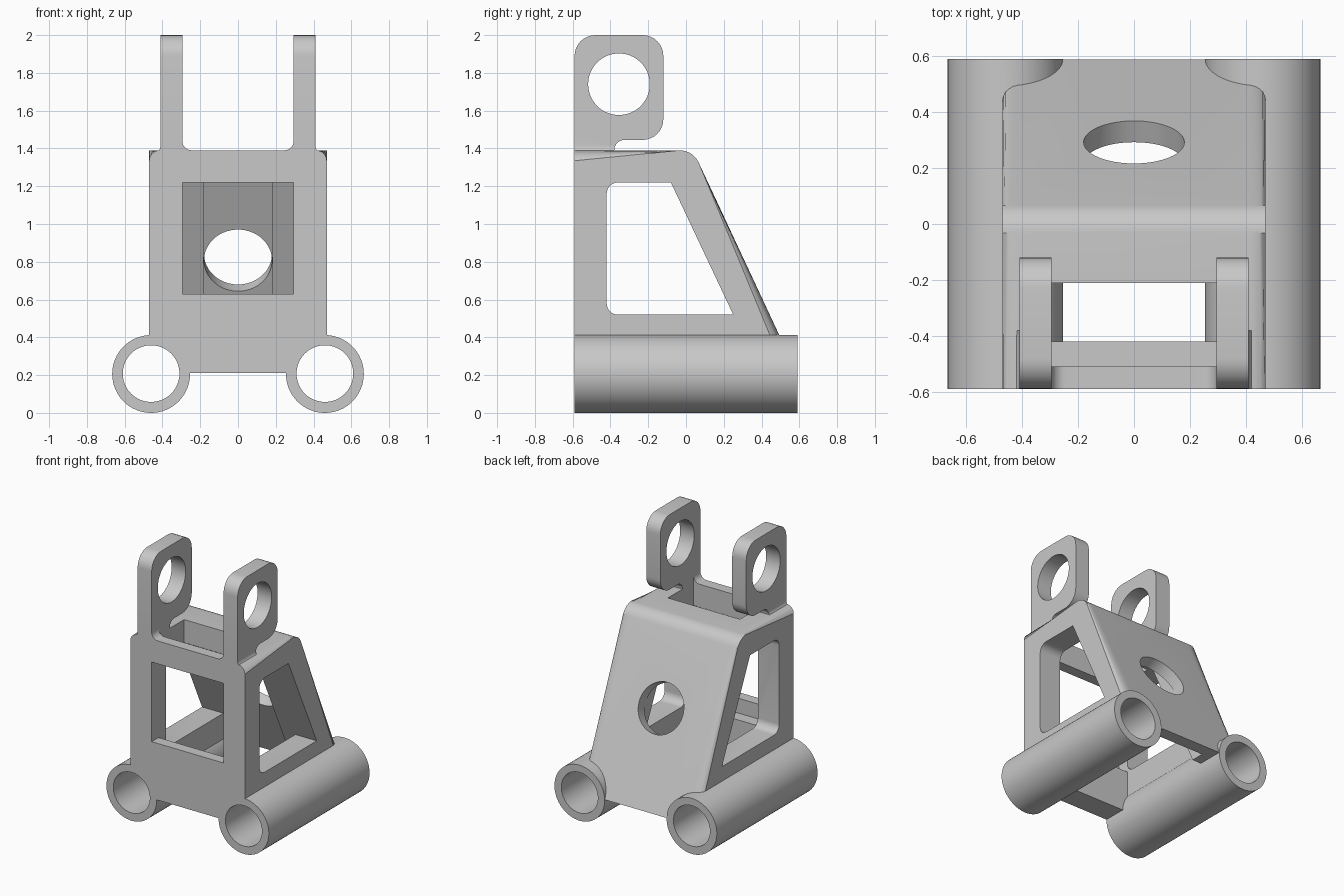
import bpy, bmesh, math
from mathutils import Vector

old = bpy.data.objects.get("Cube")
if old:
    bpy.data.objects.remove(old, do_unlink=True)

grey = bpy.data.materials.new("plain_grey")
grey.use_nodes = True
grey.diffuse_color = (0.58, 0.58, 0.58, 1)
grey.node_tree.nodes["Principled BSDF"].inputs["Base Color"].default_value = (0.58, 0.58, 0.58, 1)


def rounded(corners, steps=8):
    """Outline from (u, v[, radius]) corners, with arcs at the rounded ones."""
    out = []
    for i, c in enumerate(corners):
        p = Vector(c[:2])
        r = c[2] if len(c) > 2 else 0
        if not r:
            out.append(p)
            continue
        a = (Vector(corners[i - 1][:2]) - p).normalized()
        b = (Vector(corners[(i + 1) % len(corners)][:2]) - p).normalized()
        half = math.acos(a.dot(b)) / 2
        centre = p + (a + b).normalized() * (r / math.sin(half))
        start = p + a * (r / math.tan(half)) - centre
        end = p + b * (r / math.tan(half)) - centre
        first = math.atan2(start.y, start.x)
        sweep = math.atan2(start.x * end.y - start.y * end.x, start.dot(end))
        for k in range(steps + 1):
            t = first + sweep * k / steps
            out.append(centre + Vector((math.cos(t), math.sin(t))) * r)
    return out


def add_object(name, bm):
    bmesh.ops.recalc_face_normals(bm, faces=bm.faces)
    mesh = bpy.data.meshes.new(name)
    bm.to_mesh(mesh)
    bm.free()
    mesh.materials.append(grey)
    obj = bpy.data.objects.new(name, mesh)
    bpy.context.collection.objects.link(obj)
    return obj


def prism(name, corners, lo, hi, axis="x", bevel=0):
    """Extrude an outline from lo to hi: (y, z) along x, or (x, z) along y."""
    bm = bmesh.new()
    put = (lambda u, v, t: (t, u, v)) if axis == "x" else (lambda u, v, t: (u, t, v))
    outline = rounded(corners)
    rings = [[bm.verts.new(put(p.x, p.y, t)) for p in outline] for t in (lo, hi)]
    for ring in rings:
        bm.faces.new(ring)
    n = len(outline)
    for i in range(n):
        j = (i + 1) % n
        bm.faces.new((rings[0][i], rings[0][j], rings[1][j], rings[1][i]))
    if bevel:
        # Soften side edges of the top and sloping back only
        front = min(p.x for p in outline) + 0.01
        bottom = min(p.y for p in outline) + 0.01
        edges = [e for e in bm.edges
                 if abs(e.verts[0].co.x - e.verts[1].co.x) < 0.01
                 and any(v.co.y > front for v in e.verts)
                 and any(v.co.z > bottom for v in e.verts)]
        bmesh.ops.bevel(bm, geom=edges, offset=bevel, segments=5,
                        profile=0.5, affect="EDGES")
    return add_object(name, bm)


def cylinder(name, centre, direction, radius, length):
    bm = bmesh.new()
    bmesh.ops.create_cone(bm, cap_ends=True, segments=64, radius1=radius,
                          radius2=radius, depth=length)
    turn = Vector(direction).to_track_quat("Z", "Y").to_matrix()
    bmesh.ops.rotate(bm, verts=bm.verts, matrix=turn)
    bmesh.ops.translate(bm, verts=bm.verts, vec=centre)
    return add_object(name, bm)


def combine(target, other, operation):
    mod = target.modifiers.new(operation.lower(), "BOOLEAN")
    mod.operation, mod.solver, mod.object = operation, "EXACT", other
    bpy.context.view_layer.objects.active = target
    bpy.ops.object.modifier_apply(modifier=mod.name)
    bpy.data.objects.remove(other, do_unlink=True)


def box(name, x, y0, y1, z0, z1):
    return prism(name, [(y0, z0), (y1, z0), (y1, z1), (y0, z1)], -x, x)


# Wedge-shaped body with a sloping back
frame = prism("bracket_frame", [(-0.59, 0.21), (0.588, 0.21), (0.037, 1.39, 0.11),
                                (-0.59, 1.39)], -0.47, 0.47, bevel=0.055)

# Openings: side windows, front window, lower well, back pocket, round back hole
cuts = [
    prism("side_window", [(-0.42, 0.52, 0.06), (0.25, 0.52), (-0.08, 1.22),
                          (-0.42, 1.22, 0.06)], -1, 1),
    box("front_window", 0.295, -0.7, -0.3, 0.63, 1.22),
    prism("lower_well", [(-0.42, 0.1), (0.448, 0.1), (0.02, 1.008), (-0.42, 1.008)],
          -0.295, 0.295),
    prism("back_pocket", [(-0.42, 0.1), (0.547, 0.1), (0.023, 1.22), (-0.42, 1.22)],
          -0.182, 0.182),
    cylinder("back_hole", (0, 0.2925, 0.843), (0, 0.906, 0.423), 0.18, 0.5),
]
for cut in cuts:
    combine(frame, cut, "DIFFERENCE")

# Tubes, lugs and the flared feet of the lugs, on both sides
for s in (-1, 1):
    combine(frame, cylinder("tube", (s * 0.46, 0, 0.206), (0, 1, 0), 0.206, 1.18), "UNION")
    lug = prism("lug", [(-0.59, 1.3), (-0.38, 1.3), (-0.38, 1.445, 0.055),
                        (-0.12, 1.445, 0.11), (-0.12, 2, 0.11), (-0.59, 2, 0.11)],
                *sorted((s * 0.295, s * 0.41)))
    foot = [(0.2, 1.36), (0.2, 1.39), (0.295, 1.39, 0.05), (0.295, 1.46),
            (0.41, 1.46), (0.41, 1.375, 0.04), (0.452, 1.375), (0.44, 1.34)]
    combine(frame, lug, "UNION")
    combine(frame, prism("lug_foot", [(s * c[0],) + c[1:] for c in foot],
                         -0.59, -0.38, "y"), "UNION")

# Tube bores, cross hole through the lugs, and the well open to the top
for s in (-1, 1):
    combine(frame, cylinder("bore", (s * 0.46, 0, 0.208), (0, 1, 0), 0.15, 1.6), "DIFFERENCE")
combine(frame, cylinder("lug_hole", (0, -0.355, 1.74), (1, 0, 0), 0.163, 1.6), "DIFFERENCE")
combine(frame, box("top_well", 0.295, -0.51, -0.21, 0.52, 1.6), "DIFFERENCE")

bpy.ops.object.select_all(action="DESELECT")
frame.select_set(True)
bpy.context.view_layer.objects.active = frame
bpy.ops.object.shade_smooth_by_angle(angle=math.radians(30))
